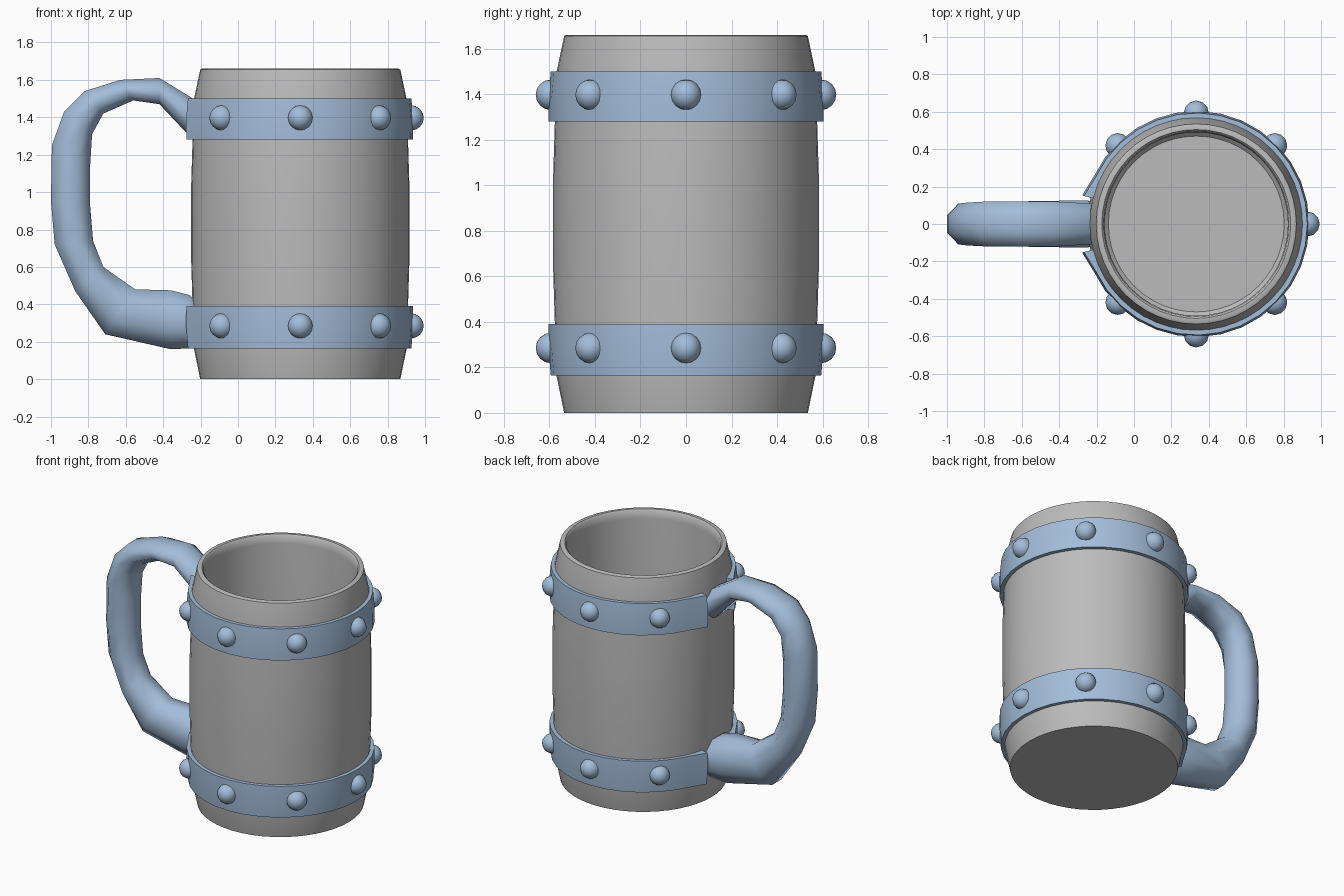
import bpy, bmesh, math
from mathutils import Vector

if "Cube" in bpy.data.objects:
    bpy.data.objects.remove(bpy.data.objects["Cube"])

CX = 0.333  # mug axis


def material(name, rgb):
    m = bpy.data.materials.new(name)
    m.diffuse_color = (*rgb, 1)
    m.use_nodes = True
    m.node_tree.nodes["Principled BSDF"].inputs["Base Color"].default_value = m.diffuse_color
    return m


GREY = material("mug grey", (0.5, 0.5, 0.5))
BLUE = material("steel blue", (0.37, 0.51, 0.70))


def finish(bm, name, mat, angle):
    bmesh.ops.recalc_face_normals(bm, faces=bm.faces)
    me = bpy.data.meshes.new(name)
    bm.to_mesh(me)
    bm.free()
    ob = bpy.data.objects.new(name, me)
    bpy.context.collection.objects.link(ob)
    me.materials.append(mat)
    bpy.ops.object.select_all(action='DESELECT')
    ob.select_set(True)
    bpy.context.view_layer.objects.active = ob
    bpy.ops.object.shade_smooth_by_angle(angle=math.radians(angle))
    return ob


def skin(bm, rings, closed=False):
    """Join vertex rings with quads; cap both ends unless closed."""
    vs = [[bm.verts.new(p) for p in r] for r in rings]
    n = len(vs[0])
    pairs = list(zip(vs, vs[1:])) + ([(vs[-1], vs[0])] if closed else [])
    for a, b in pairs:
        for i in range(n):
            j = (i + 1) % n
            bm.faces.new((a[i], a[j], b[j], b[i]))
    if not closed:
        bm.faces.new(vs[0])
        bm.faces.new(vs[-1])


def polar(r, a, z):
    return Vector((CX + r * math.cos(a), r * math.sin(a), z))


# Hollow mug body
profile = [(0.535, 0), (0.57, 0.17), (0.576, 0.39), (0.583, 0.62), (0.583, 1.05),
           (0.576, 1.28), (0.57, 1.49), (0.535, 1.655), (0.525, 1.66),
           (0.505, 1.66), (0.495, 1.65), (0.49, 1.6), (0.49, 0.12), (0.47, 0.1)]
N = 48
bm = bmesh.new()
skin(bm, [[polar(r, 2 * math.pi * i / N, z) for i in range(N)] for r, z in profile])
finish(bm, "mug_body", GREY, 40)


# Bands, open at the handle with slightly flared ends
def band(name, z0, z1, r0, r1):
    bm = bmesh.new()
    rings = []
    end, steps = 166, 30
    for i in range(steps + 1):
        a = math.radians(-end + 2 * end * i / steps)
        f = 0.025 if i in (0, steps) else 0
        zm = (z0 + z1) / 2
        rings.append([polar(0.55, a, z0), polar(r0 + f, a, z0),
                      polar(max(r0, r1) + 0.001 + f, a, zm),
                      polar(r1 + f, a, z1), polar(0.55, a, z1)])
    skin(bm, rings)
    finish(bm, name, BLUE, 40)


band("lower_band", 0.165, 0.39, 0.594, 0.603)
band("upper_band", 1.28, 1.50, 0.603, 0.594)

# Round studs every 45 degrees, none at the handle
for label, z in (("lower", 0.285), ("upper", 1.397)):
    bm = bmesh.new()
    for k in range(-3, 4):
        a = k * math.pi / 4
        res = bmesh.ops.create_uvsphere(bm, u_segments=12, v_segments=8, radius=0.067)
        bmesh.ops.translate(bm, verts=res["verts"], vec=polar(0.593, a, z))
    finish(bm, label + "_studs", BLUE, 60)

# Handle: outer point, inner point and half width of each section
sections = [
    ((-0.18, 1.46), (-0.19, 1.29), 0.11),
    ((-0.24, 1.50), (-0.26, 1.30), 0.11),
    ((-0.42, 1.61), (-0.42, 1.47), 0.12),
    ((-0.63, 1.60), (-0.56, 1.49), 0.12),
    ((-0.82, 1.54), (-0.72, 1.42), 0.12),
    ((-0.93, 1.43), (-0.78, 1.31), 0.115),
    ((-0.995, 1.25), (-0.79, 1.15), 0.11),
    ((-1.00, 0.95), (-0.79, 0.92), 0.11),
    ((-0.98, 0.72), (-0.775, 0.74), 0.11),
    ((-0.87, 0.47), (-0.72, 0.60), 0.115),
    ((-0.71, 0.24), (-0.55, 0.48), 0.12),
    ((-0.36, 0.16), (-0.36, 0.475), 0.125),
    ((-0.25, 0.165), (-0.26, 0.45), 0.125),
    ((-0.18, 0.18), (-0.18, 0.39), 0.12),
]
rings = []
S = 8
k = 1 / math.cos(math.pi / S)
for (ox, oz), (ix, iz), w in sections:
    c = Vector(((ox + ix) / 2, 0, (oz + iz) / 2))
    u = Vector(((ox - ix) / 2, 0, (oz - iz) / 2))
    rings.append([c + u * (k * math.cos(t)) + Vector((0, w * k * math.sin(t), 0))
                  for t in (2 * math.pi * (i + 0.5) / S for i in range(S))])
bm = bmesh.new()
skin(bm, rings)
finish(bm, "handle", BLUE, 65)
